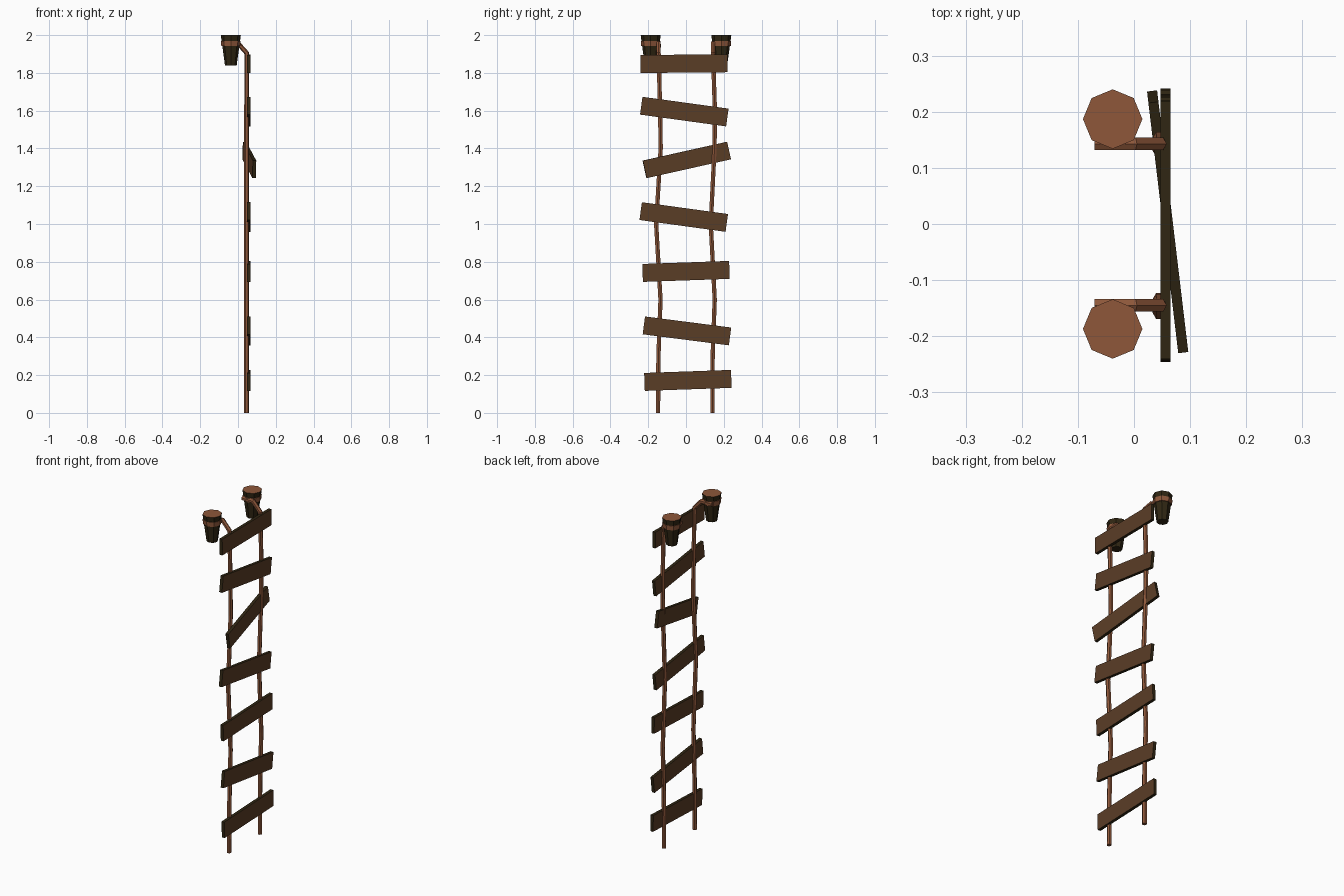
import bpy, bmesh, math
from mathutils import Matrix, Vector

if "Cube" in bpy.data.objects:
    bpy.data.objects.remove(bpy.data.objects["Cube"])


def lin(c):
    c /= 255
    return c / 12.92 if c <= 0.04045 else ((c + 0.055) / 1.055) ** 2.4


def material(name, r, g, b):
    m = bpy.data.materials.new(name)
    m.diffuse_color = (lin(r), lin(g), lin(b), 1)
    m.use_nodes = True
    m.node_tree.nodes["Principled BSDF"].inputs["Base Color"].default_value = m.diffuse_color
    return m


ROPE = material("rope_tan", 142, 87, 58)
FACE = material("plank_brown", 90, 61, 38)
DARK = material("dark_bark", 48, 38, 19)


def finish(bm, name, mats):
    me = bpy.data.meshes.new(name)
    bm.to_mesh(me)
    bm.free()
    for m in mats:
        me.materials.append(m)
    ob = bpy.data.objects.new(name, me)
    bpy.context.collection.objects.link(ob)
    return ob


# Rungs: brown broad faces, dark edges; (x, y, z, tilt, yaw)
def plank(i, x, y, z, tilt, yaw):
    bm = bmesh.new()
    bmesh.ops.create_cube(bm, size=1)
    bm.normal_update()
    for f in bm.faces:
        f.material_index = 0 if abs(f.normal.x) > 0.5 else 1
    mat = (Matrix.Translation((x, y, z)) @ Matrix.Rotation(math.radians(yaw), 4, 'Z')
           @ Matrix.Rotation(math.radians(tilt), 4, 'X')
           @ Matrix.Diagonal((0.018, 0.46, 0.095, 1)))
    bm.transform(mat)
    finish(bm, f"plank_{i}", [FACE, DARK])


for i, p in enumerate([
        (0.056, 0.01, 0.172, 2, 0), (0.056, 0.005, 0.434, -7.3, 0),
        (0.056, 0.0, 0.749, 2, 0), (0.056, -0.012, 1.037, -7.8, 0),
        (0.06, 0.004, 1.339, 12.5, 6.8), (0.056, -0.009, 1.595, -7.8, 0),
        (0.056, -0.01, 1.849, 0.5, 0)]):
    plank(i + 1, *p)


# Eight-sided tapered solid standing on a stake axis
def frustum(name, y, z0, z1, r0, r1, mats):
    bm = bmesh.new()
    bmesh.ops.create_cone(bm, cap_ends=True, segments=8, radius1=r0, radius2=r1,
                          depth=z1 - z0)
    bm.normal_update()
    for f in bm.faces:
        f.material_index = len(mats) - 1 if f.normal.z > 0.9 else 0
    bm.transform(Matrix.Translation((-0.038, y, (z0 + z1) / 2)))
    finish(bm, name, mats)


# Stakes with a rope loop tied round each
for side, s in (("left", -1), ("right", 1)):
    frustum(f"stake_{side}", s * 0.187, 1.84, 2.0, 0.031, 0.053, [DARK, ROPE])
    frustum(f"rope_loop_{side}", s * 0.187, 1.943, 1.97, 0.0505, 0.0525, [ROPE])


# Side ropes: hexagonal sweep, wavy, bending back to the stakes
def rope(name, pts):
    cu = bpy.data.curves.new(name, 'CURVE')
    cu.dimensions = '3D'
    cu.bevel_depth = 0.013
    cu.bevel_resolution = 1
    cu.use_fill_caps = True
    sp = cu.splines.new('POLY')
    sp.points.add(len(pts) - 1)
    for p, co in zip(sp.points, pts):
        p.co = (*co, 1)
    sp.use_smooth = False
    tmp = bpy.data.objects.new(name + "_path", cu)
    bpy.context.collection.objects.link(tmp)
    dg = bpy.context.evaluated_depsgraph_get()
    bm = bmesh.new()
    bm.from_mesh(tmp.evaluated_get(dg).to_mesh())
    bpy.data.objects.remove(tmp)
    for f in bm.faces:
        f.smooth = False
        f.material_index = 0
    finish(bm, name, [ROPE])


heights = [0, 0.3, 0.6, 1.0, 1.4, 1.6, 1.905]
for name, ys in (("rope_left", [-0.148, -0.146, -0.135, -0.158, -0.134, -0.137, -0.145]),
                 ("rope_right", [0.14, 0.141, 0.152, 0.131, 0.151, 0.153, 0.143])):
    pts = [(0.046, y, z) for y, z in zip(ys, heights)]
    pts += [(0.0, ys[-1], 1.957), (-0.07, ys[-1], 1.957)]
    rope(name, pts)
